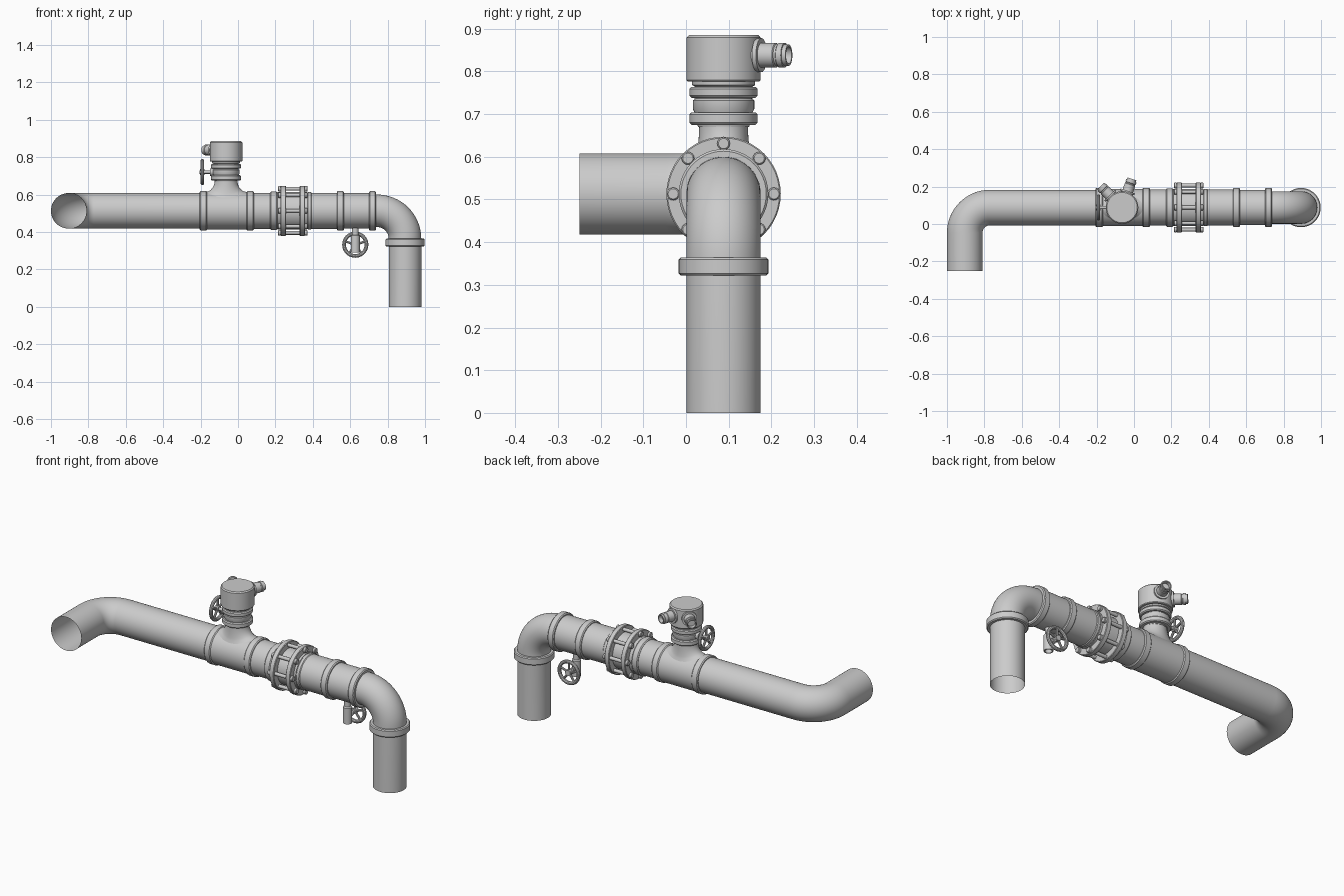
import bpy, bmesh
from math import sin, cos, pi, tau, sqrt
from mathutils import Vector

if "Cube" in bpy.data.objects:
    bpy.data.objects.remove(bpy.data.objects["Cube"])

CY, CZ = 0.088, 0.513          # axis of the main pipe
HX = -0.064                    # axis of the upright branch
X, Y, Z = Vector((1, 0, 0)), Vector((0, 1, 0)), Vector((0, 0, 1))


def finish(name, bm):
    bmesh.ops.recalc_face_normals(bm, faces=bm.faces)
    me = bpy.data.meshes.new(name)
    bm.to_mesh(me)
    bm.free()
    ob = bpy.data.objects.new(name, me)
    bpy.context.collection.objects.link(ob)
    return ob


def skin(bm, loops, closed=False):
    n = len(loops[0])
    pairs = list(zip(loops, loops[1:]))
    if closed:
        pairs.append((loops[-1], loops[0]))
    for a, b in pairs:
        for i in range(n):
            bm.faces.new((a[i], a[(i + 1) % n], b[(i + 1) % n], b[i]))


def add_sweep(bm, rings, u, n=48, caps=False):
    # rings: (centre, direction, radius); u is perpendicular to every direction
    loops = []
    for c, d, r in rings:
        v = d.cross(u)
        loops.append([bm.verts.new(c + r * (u * cos(tau * i / n) + v * sin(tau * i / n)))
                      for i in range(n)])
    skin(bm, loops)
    if caps:
        bm.faces.new(loops[0])
        bm.faces.new(loops[-1])


def sweep(name, rings, u, n=48, caps=False):
    bm = bmesh.new()
    add_sweep(bm, rings, u, n, caps)
    return finish(name, bm)


def lathe_rings(origin, d, profile):
    return [(Vector(origin) + d * t, d, r) for t, r in profile]


def lathe(name, origin, d, profile, n=48, caps=True):
    u = Z if abs(d.z) < 0.5 else X
    return sweep(name, lathe_rings(origin, d, profile), u, n, caps)


def collar(name, origin, d, a, b, r, inner, e=0.005):
    return lathe(name, origin, d, [(a, inner), (a, r - e), (a + e, r), (b - e, r), (b, r - e), (b, inner)])


def bend(centre, a, b, radius, r, steps=16):
    # quarter arc which starts at centre + a and runs along b
    out = []
    for i in range(steps + 1):
        t = pi / 2 * i / steps
        out.append((centre + radius * (a * cos(t) + b * sin(t)), b * cos(t) - a * sin(t), r))
    return out


def handwheel(name, centre, d, radius, tube, spokes=5):
    bm = bmesh.new()
    u = Z
    v = d.cross(u)
    c = Vector(centre)
    loops = []
    for i in range(40):
        rad = u * cos(tau * i / 40) + v * sin(tau * i / 40)
        loops.append([bm.verts.new(c + rad * (radius + tube * cos(tau * j / 10)) + d * tube * sin(tau * j / 10))
                      for j in range(10)])
    skin(bm, loops, True)
    for i in range(spokes):
        rad = u * cos(tau * i / spokes) + v * sin(tau * i / spokes)
        add_sweep(bm, lathe_rings(c, rad, [(0, 0.007), (radius, 0.006)]), d, 10)
    add_sweep(bm, lathe_rings(c, d, [(-0.012, 0.016), (0.012, 0.016)]), u, 20, True)
    return finish(name, bm)


# Left pipe with its horizontal bend, open at the front
R = 0.095
rings = [(Vector((-0.905, -0.25, CZ)), Y, R)]
rings += bend(Vector((-0.77, CY - 0.135, CZ)), -X, Y, 0.135, R)
rings += [(Vector((-0.18, CY, CZ)), X, R)]
sweep("left_pipe", rings, Z)

# Straight middle run
O = (0, CY, CZ)
lathe("tee_body", O, X, [(-0.18, 0.1), (0.065, 0.1)], caps=False)
lathe("middle_pipe", O, X, [(0.06, 0.096), (0.55, 0.096)], caps=False)
lathe("valve_pipe", O, X, [(0.54, 0.094), (0.72, 0.094)], caps=False)
for i, (a, b, r) in enumerate([(-0.205, -0.165, 0.105), (0.045, 0.085, 0.105), (0.172, 0.21, 0.103),
                               (0.37, 0.395, 0.1), (0.528, 0.567, 0.105), (0.7, 0.738, 0.105)]):
    collar(f"pipe_collar_{i + 1}", O, X, a, b, r, 0.085)

# Right elbow and upright pipe, open at the bottom
R = 0.087
rings = [(Vector((0.72, CY, CZ)), X, R)]
rings += bend(Vector((0.743, CY, CZ - 0.15)), Z, X, 0.15, R)
rings += [(Vector((0.893, CY, 0)), -Z, R)]
sweep("right_elbow_pipe", rings, Y)
collar("lower_collar", (0.893, CY, 0), Z, 0.322, 0.364, 0.105, 0.08)

# Bolted flange coupling
lathe("coupling_sleeve", O, X, [(0.21, 0.1), (0.37, 0.1)])
collar("flange_left", O, X, 0.228, 0.256, 0.134, 0.09, 0.003)
collar("flange_right", O, X, 0.33, 0.358, 0.134, 0.09, 0.003)
bm = bmesh.new()
for k in range(8):
    p = (0, CY + 0.118 * cos(tau * k / 8), CZ + 0.118 * sin(tau * k / 8))
    add_sweep(bm, lathe_rings(p, X, [(0.214, 0.012), (0.217, 0.015), (0.228, 0.015), (0.228, 0.010),
                                     (0.358, 0.010), (0.358, 0.015), (0.369, 0.015), (0.372, 0.012)]),
              Z, 16, True)
finish("flange_bolts", bm)

# Flared saddle from the tee body up to the branch
bm = bmesh.new()
loops = []
for k in range(11):
    t = k / 10
    f = 1 - sqrt(1 - (1 - t) ** 2)      # concave fillet
    loop = []
    for i in range(48):
        a = tau * i / 48
        x, y = (0.06 + 0.055 * f) * cos(a), (0.057 + 0.015 * f) * sin(a)
        base = sqrt(0.1 ** 2 - y * y) - 0.001
        loop.append(bm.verts.new((HX + x, CY + y, CZ + base + (0.165 - base) * t)))
    loops.append(loop)
skin(bm, loops)
finish("tee_saddle", bm)

# Branch neck, rings and head
B = (HX, CY, 0)
lathe("branch_neck", B, Z, [(0.67, 0.06), (0.70, 0.066), (0.712, 0.072), (0.732, 0.072), (0.736, 0.066),
                            (0.765, 0.068), (0.768, 0.074), (0.785, 0.074)])
collar("branch_ring_lower", B, Z, 0.675, 0.704, 0.08, 0.05)
collar("branch_ring_upper", B, Z, 0.738, 0.764, 0.08, 0.05)
lathe("branch_head", B, Z, [(0.776, 0.07), (0.776, 0.084), (0.78, 0.087), (0.879, 0.087), (0.885, 0.081)])

# Two hose outlets on the head
for i, (dx, dy) in enumerate([(0.33, 0.944), (-0.707, 0.707)]):
    d = Vector((dx, dy, 0)).normalized()
    lathe(f"hose_outlet_{i + 1}", (HX, CY, 0.838), d,
          [(0.05, 0.034), (0.084, 0.034), (0.084, 0.04), (0.094, 0.04), (0.094, 0.029), (0.13, 0.029),
           (0.132, 0.026), (0.137, 0.026), (0.139, 0.029), (0.152, 0.029), (0.152, 0.025),
           (0.162, 0.025), (0.162, 0.02), (0.14, 0.02)], 28)

# Branch handwheel, facing left
lathe("branch_wheel_stem", (0, CY, 0.72), X, [(-0.205, 0.009), (-0.15, 0.009), (-0.15, 0.02), (-0.11, 0.02)], 20)
handwheel("branch_wheel", (-0.19, CY, 0.72), X, 0.06, 0.01)

# Drain valve below the pipe with its handwheel at the back
VX = 0.627
lathe("drain_pipe", (VX, CY, 0), Z, [(0.43, 0.017), (0.385, 0.017), (0.38, 0.024), (0.29, 0.024),
                                     (0.29, 0.018), (0.31, 0.018)], 28)
lathe("drain_wheel_stem", (VX, 0, 0.332), Y, [(CY, 0.015), (0.125, 0.015), (0.125, 0.008), (0.165, 0.008)], 20)
handwheel("drain_wheel", (VX, 0.155, 0.332), Y, 0.06, 0.01)

# Smooth shading with sharp edges kept
bpy.ops.object.select_all(action='SELECT')
bpy.context.view_layer.objects.active = bpy.context.selected_objects[0]
bpy.ops.object.shade_smooth_by_angle()
